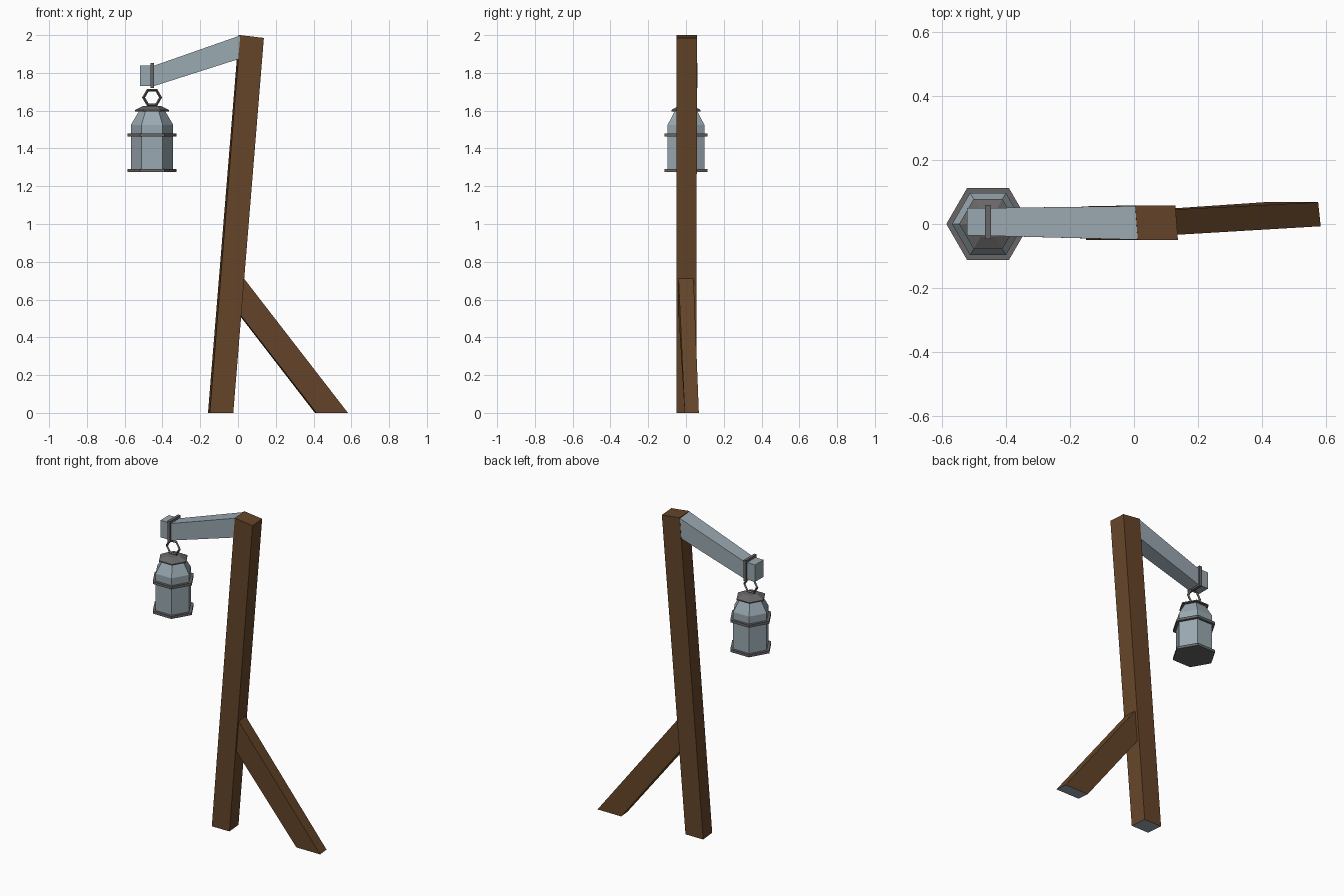
import bpy, bmesh, math

cube = bpy.data.objects.get("Cube")
if cube:
    bpy.data.objects.remove(cube, do_unlink=True)


def material(name, rgb):
    m = bpy.data.materials.new(name)
    m.use_nodes = True
    color = tuple((c / 255) ** 2.2 for c in rgb) + (1.0,)
    m.diffuse_color = color
    m.node_tree.nodes["Principled BSDF"].inputs["Base Color"].default_value = color
    return m


wood = material("brown_wood", (101, 71, 45))
steel = material("pale_steel", (152, 167, 175))
iron = material("dark_iron", (104, 102, 102))


def loft(name, sections, mat, base_mat=None):
    """Skin closed sections together, cap both ends; base_mat goes on faces pointing down."""
    bm = bmesh.new()
    rings = [[bm.verts.new(p) for p in s] for s in sections]
    n = len(rings[0])
    for a, b in zip(rings, rings[1:]):
        for i in range(n):
            j = (i + 1) % n
            bm.faces.new((a[i], a[j], b[j], b[i]))
    bm.faces.new(rings[0])
    bm.faces.new(rings[-1])
    bmesh.ops.recalc_face_normals(bm, faces=bm.faces)
    mesh = bpy.data.meshes.new(name)
    mesh.materials.append(mat)
    if base_mat:
        mesh.materials.append(base_mat)
        for f in bm.faces:
            f.material_index = int(f.normal.z < -0.95)
    bm.to_mesh(mesh)
    bm.free()
    obj = bpy.data.objects.new(name, mesh)
    bpy.context.collection.objects.link(obj)
    return obj


def beam_section(x, y0, y1, z0, z1, lean=0.0):
    """Upright rectangle across the arm; lean shifts its top along x."""
    return [(x, y0, z0), (x, y1, z0), (x + lean, y1, z1), (x + lean, y0, z1)]


def plank_section(x0, x1, z0, z1, y0, y1, skew):
    """Level-ish rectangle across a post; skew shifts its back edge along x."""
    return [(x0, y0, z0), (x1, y0, z1), (x1 - skew, y1, z1), (x0 - skew, y1, z0)]


LX = -0.455  # lantern axis


def hexagon(r, z):
    return [(LX + r * math.cos(k * math.pi / 3), r * math.sin(k * math.pi / 3), z)
            for k in range(6)]


def hex_lathe(name, profile, mat):
    return loft(name, [hexagon(r, z) for r, z in profile], mat)


# Leaning post and its brace, with pale sawn feet
loft("post", [plank_section(-0.149, -0.025, 0, 0, -0.05, 0.055, 0.01),
              plank_section(0.012, 0.137, 2.0, 1.985, -0.05, 0.058, 0.008)], wood, steel)
loft("brace", [plank_section(0.415, 0.582, 0, 0, -0.007, 0.068, 0.008),
               plank_section(0.0, 0.025, 0.535, 0.72, -0.04, 0.04, 0.006)], wood, steel)

# Bent arm and the strap around it
loft("arm", [beam_section(0.003, -0.049, 0.056, 1.873, 1.998, 0.009),
             beam_section(-0.445, -0.037, 0.05, 1.73, 1.838),
             beam_section(-0.52, -0.035, 0.05, 1.73, 1.838)], steel)
loft("arm_strap", [beam_section(x, -0.047, 0.06, 1.72, 1.853)
                   for x in (-0.464, -0.446)], iron)

# Six-sided hanging ring
bpy.ops.mesh.primitive_torus_add(major_segments=6, minor_segments=4,
                                 major_radius=0.045, minor_radius=0.008,
                                 location=(LX, 0, 1.67), rotation=(math.pi / 2, 0, 0))
ring = bpy.context.object
ring.name = "hanging_ring"
ring.data.materials.append(iron)

# Lantern
hex_lathe("lantern_body", [(0.112, 1.285), (0.112, 1.525), (0.068, 1.6)], steel)
hex_lathe("lantern_cap", [(0.09, 1.596), (0.09, 1.603), (0.045, 1.626)], iron)
for name, z in (("lantern_base_rim", 1.275), ("lantern_middle_rim", 1.463)):
    hex_lathe(name, [(0.13, z), (0.13, z + 0.016)], iron)
